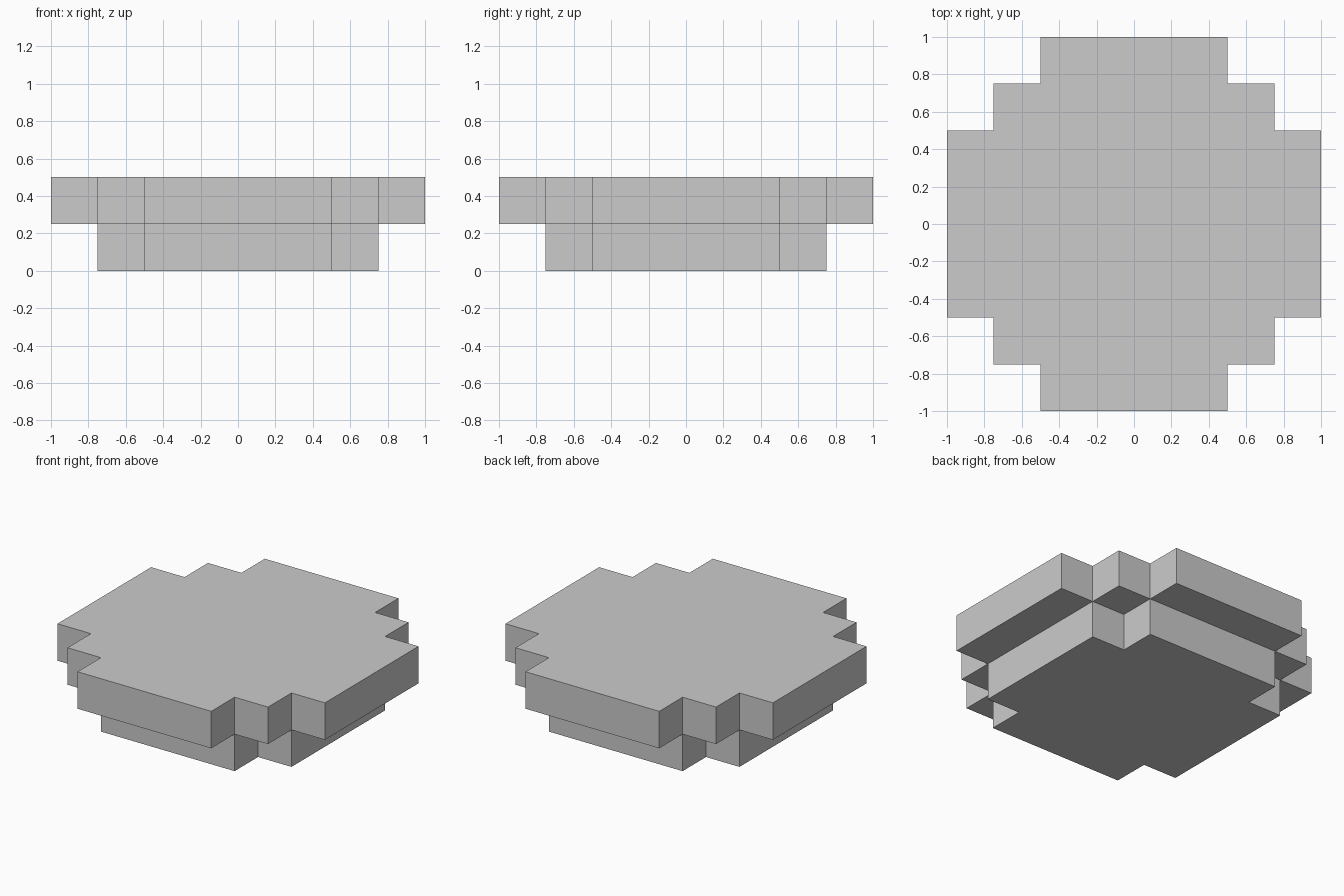
import bpy, bmesh

if "Cube" in bpy.data.objects:
    bpy.data.objects.remove(bpy.data.objects["Cube"])

# Outline corners for one quadrant, repeated by quarter turns
UPPER = [(1, .5), (.75, .5), (.75, .75), (.5, .75), (.5, 1)]
LOWER = [(.75, .5), (.5, .5), (.5, .75)]
Z0, Z1, Z2 = 0, .25, .5


def turn(p, n):
    x, y = p
    for _ in range(n):
        x, y = -y, x
    return x, y


def full_outline(quadrant):
    return [turn(p, n) for n in range(4) for p in quadrant]


bm = bmesh.new()


def face(points):
    bm.faces.new([bm.verts.new(p) for p in points])


def flat(outline, z):
    face([(x, y, z) for x, y in outline])


def walls(outline, low, high):
    for a, b in zip(outline, outline[1:] + outline[:1]):
        face([(*a, low), (*b, low), (*b, high), (*a, high)])


# Stepped upper slab and smaller cross-shaped base
upper, lower = full_outline(UPPER), full_outline(LOWER)
flat(upper, Z2)
walls(upper, Z1, Z2)
flat(lower[::-1], Z0)
walls(lower, Z0, Z1)

# Underside of the overhang: one strip per side, one square per corner
for n in range(4):
    for ledge in ([(.75, -.5), (.75, .5), (1, .5), (1, -.5)],
                  [(.5, .5), (.5, .75), (.75, .75), (.75, .5)]):
        flat([turn(p, n) for p in ledge], Z1)

bmesh.ops.remove_doubles(bm, verts=bm.verts[:], dist=1e-4)
mesh = bpy.data.meshes.new("stepped_slab")
bm.to_mesh(mesh)
bm.free()
bpy.context.collection.objects.link(bpy.data.objects.new("stepped_slab", mesh))
